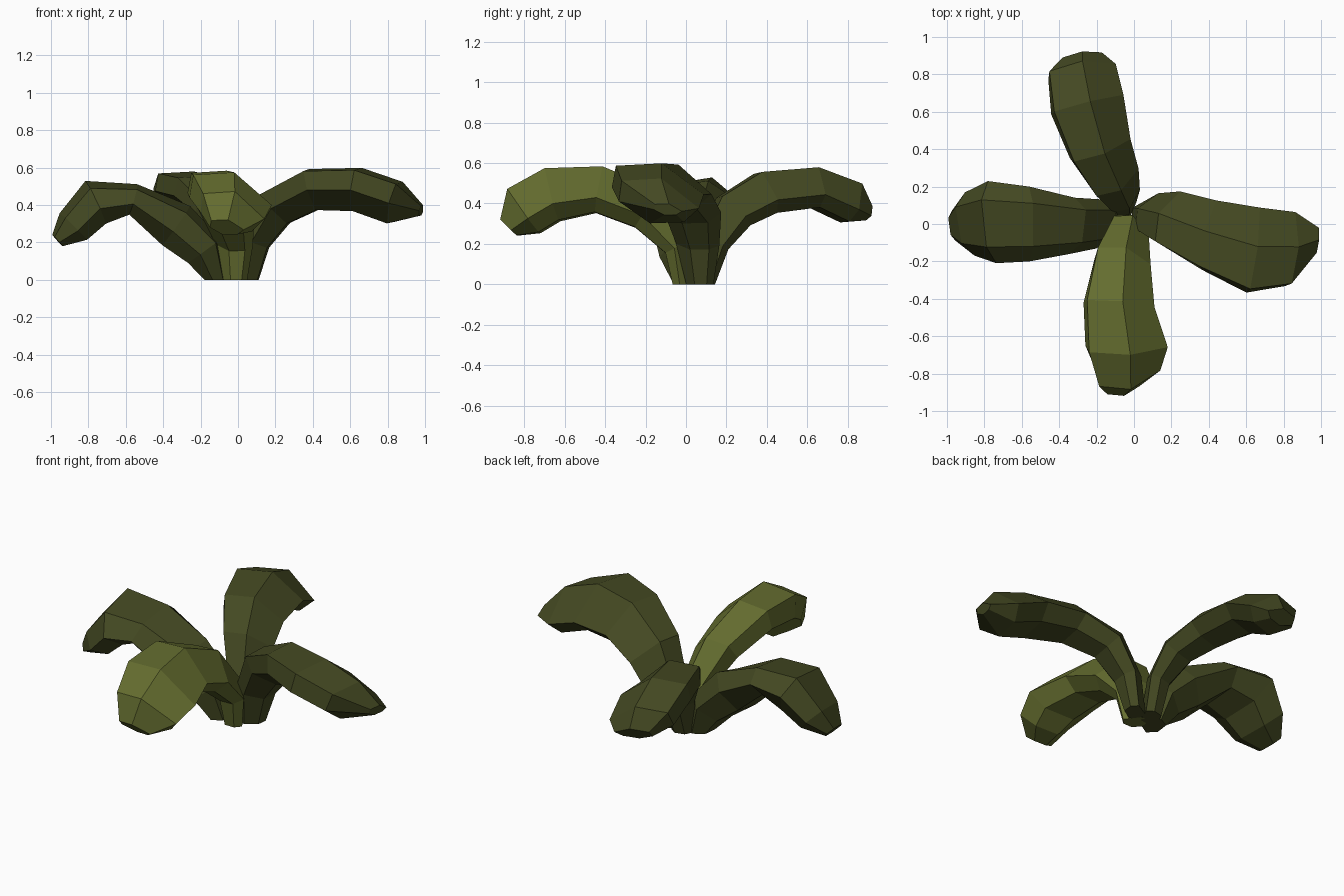
import bpy, bmesh
from mathutils import Vector

if "Cube" in bpy.data.objects:
    bpy.data.objects.remove(bpy.data.objects["Cube"])


def material(name, rgb):
    m = bpy.data.materials.new(name)
    m.diffuse_color = (*rgb, 1)
    m.use_nodes = True
    m.node_tree.nodes["Principled BSDF"].inputs["Base Color"].default_value = m.diffuse_color
    return m


dark_olive = material("dark olive", (0.058, 0.067, 0.016))
light_olive = material("light olive", (0.130, 0.155, 0.029))

# Lopsided six-sided leaf section: ridge, high shoulder, underside, low shoulder
SECTION = [(-.1, 1), (.9, .9), (1, 0), (.25, -.95), (-.6, -.9), (-1, -.3)]
MIRRORED = [(-u, v) for u, v in SECTION]
# The left leaf has its ridge near the back edge
TILTED = [(.55, 1), (1, .25), (.6, -.8), (-.4, -1), (-1, -.3), (-.6, .65)]


def leaf(name, mat, section, stations):
    """Loft the section along stations of (x, y, z, half width, half thickness)."""
    centres = [Vector(s[:3]) for s in stations]
    out = centres[-1] - centres[0]
    out.z = 0
    side = out.normalized().cross(Vector((0, 0, 1)))
    bm = bmesh.new()
    rings = []
    last = len(centres) - 1
    for i, p in enumerate(centres):
        if i == 0:
            tangent = Vector((0, 0, 1))          # flat foot on the ground
        else:
            tangent = (centres[min(i + 1, last)] - centres[i - 1]).normalized()
        up = side.cross(tangent).normalized()
        w, t = stations[i][3:]
        rings.append([bm.verts.new(p + side * w * u + up * t * v) for u, v in section])
    n = len(section)
    for a, b in zip(rings, rings[1:]):
        for k in range(n):
            bm.faces.new((a[k], a[(k + 1) % n], b[(k + 1) % n], b[k]))
    bm.faces.new(rings[0])
    bm.faces.new(rings[-1])
    bmesh.ops.recalc_face_normals(bm, faces=bm.faces)
    mesh = bpy.data.meshes.new(name)
    bm.to_mesh(mesh)
    bm.free()
    mesh.materials.append(mat)
    bpy.context.collection.objects.link(bpy.data.objects.new(name, mesh))


# Front leaf, lighter than the rest
leaf("front_leaf", light_olive, SECTION, [
    (-.02, -.01, 0, .07, .06), (-.02, -.03, .19, .10, .085), (-.06, -.19, .37, .15, .115),
    (-.08, -.43, .465, .19, .12), (-.04, -.66, .44, .22, .14),
    (-.03, -.80, .36, .17, .14), (-.06, -.875, .28, .09, .06)])

# Right leaf
leaf("right_leaf", dark_olive, SECTION, [
    (.05, .07, 0, .07, .06), (.09, .06, .20, .11, .08), (.20, .03, .38, .15, .11),
    (.40, -.06, .48, .19, .115), (.64, -.14, .48, .23, .12),
    (.84, -.135, .41, .20, .12), (.98, -.09, .37, .07, .03)])

# Back leaf, leaning the other way
leaf("back_leaf", dark_olive, MIRRORED, [
    (-.05, .08, 0, .07, .06), (-.05, .14, .20, .09, .07), (-.10, .24, .36, .135, .10),
    (-.18, .40, .45, .17, .11), (-.25, .64, .475, .20, .105),
    (-.28, .82, .40, .185, .11), (-.28, .895, .35, .11, .045)])

# Left leaf, drooping most
leaf("left_leaf", dark_olive, TILTED, [
    (-.12, .02, 0, .08, .06), (-.18, 0, .155, .13, .11), (-.33, -.01, .29, .15, .13),
    (-.56, 0, .43, .20, .085), (-.76, .01, .415, .22, .125),
    (-.88, 0, .285, .17, .10), (-.965, -.01, .21, .08, .04)])
